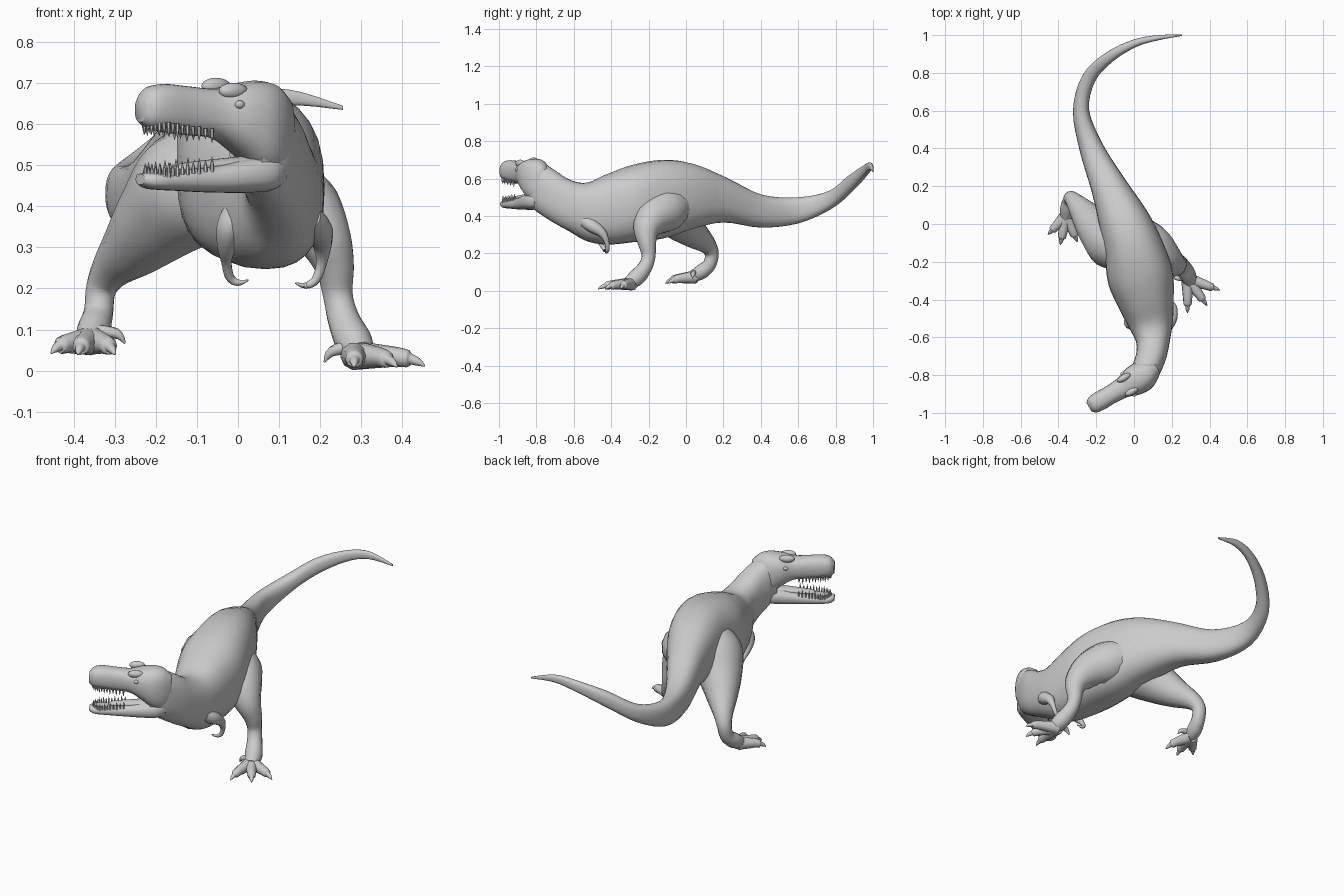
import bpy, bmesh, math
from mathutils import Vector

cube = bpy.data.objects.get("Cube")
if cube:
    bpy.data.objects.remove(cube, do_unlink=True)

skin = bpy.data.materials.new("plain_grey")
skin.use_nodes = True
grey = (0.6, 0.6, 0.6, 1)
skin.diffuse_color = grey
skin.node_tree.nodes["Principled BSDF"].inputs["Base Color"].default_value = grey
UP = Vector((0, 0, 1))


def finish(name, bm, angle=50):
    bmesh.ops.recalc_face_normals(bm, faces=bm.faces)
    mesh = bpy.data.meshes.new(name)
    bm.to_mesh(mesh)
    bm.free()
    mesh.materials.append(skin)
    obj = bpy.data.objects.new(name, mesh)
    bpy.context.collection.objects.link(obj)
    bpy.ops.object.select_all(action="DESELECT")
    obj.select_set(True)
    bpy.context.view_layer.objects.active = obj
    bpy.ops.object.shade_smooth_by_angle(angle=math.radians(angle))


def spline(rows, steps):
    """Catmull-Rom interpolation of rows of numbers."""
    rows = [Vector(r) for r in rows]
    out = []
    for i in range(len(rows) - 1):
        a, b, c = rows[max(i - 1, 0)], rows[i], rows[i + 1]
        d = rows[min(i + 2, len(rows) - 1)]
        for k in range(steps):
            t = k / steps
            out.append(b + (c - a) * (t / 2) + (a * 2 - b * 5 + c * 4 - d) * (t * t / 2)
                       + (b * 3 - a - c * 3 + d) * (t ** 3 / 2))
    return out + [rows[-1]]


def loft(bm, rings, sides=20, power=1.0):
    """Skin rings of (centre, side, up); a power below one squares them off."""
    def bend(v):
        return math.copysign(abs(v) ** power, v)
    loops = []
    for centre, side, up in rings:
        loop = []
        for k in range(sides):
            a = math.tau * k / sides
            loop.append(bm.verts.new(centre + side * bend(math.cos(a)) + up * bend(math.sin(a))))
        loops.append(loop)
    for a, b in zip(loops, loops[1:]):
        for k in range(sides):
            n = (k + 1) % sides
            bm.faces.new((a[k], a[n], b[n], b[k]))
    bm.faces.new(loops[0])
    bm.faces.new(loops[-1])


def tube(bm, rows, steps=4, sides=14, ref=Vector((1, 0.2, 0))):
    """Round limb through rows of (x, y, z, radius)."""
    pts = spline(rows, steps)
    rings = []
    for i, p in enumerate(pts):
        tangent = (pts[min(i + 1, len(pts) - 1)] - pts[max(i - 1, 0)]).to_3d().normalized()
        side = (ref - tangent * ref.dot(tangent)).normalized()
        r = max(p[3], 0.002)
        rings.append((p.to_3d(), side * r, tangent.cross(side) * r))
    loft(bm, rings, sides)


def limb(name, rows, **options):
    bm = bmesh.new()
    tube(bm, rows, **options)
    finish(name, bm)


# Tail, trunk and neck: x, y, half width, bottom, top
spine = spline([
    (.255, 1, .004, .635, .645), (.12, .985, .014, .645, .685),
    (0, .955, .021, .61, .67), (-.135, .88, .03, .53, .618),
    (-.24, .77, .037, .435, .535), (-.28, .6, .043, .36, .5),
    (-.225, .4, .064, .338, .515), (-.135, .2, .095, .365, .61),
    (-.06, .03, .132, .33, .68), (-.005, -.12, .156, .28, .70),
    (.034, -.28, .174, .26, .675), (.067, -.42, .147, .247, .625),
    (.09, -.53, .118, .265, .578), (.10, -.62, .09, .315, .593),
    (.09, -.70, .08, .36, .643), (.058, -.78, .075, .415, .69),
    (.02, -.82, .064, .455, .695)], 4)
rings = []
for i, (x, y, w, low, high) in enumerate(spine):
    run = spine[min(i + 1, len(spine) - 1)].to_2d() - spine[max(i - 1, 0)].to_2d()
    side = Vector((-run.y, run.x, 0)).normalized()
    rings.append((Vector((x, y, (low + high) / 2)), side * w, UP * (high - low) / 2))
bm = bmesh.new()
loft(bm, rings, 28, 0.82)
finish("body_neck_and_tail", bm)

# Head frame, turned toward the right
FORWARD = Vector((-.86, -.5, 0)).normalized()
ACROSS = Vector((.5, -.86, 0)).normalized()
NAPE = Vector((.08, -.785, 0))


def head_point(t, s, z):
    return NAPE + FORWARD * t + ACROSS * s + UP * z


def head_loft(name, rows, power):
    """Rows of (distance forward, half width, bottom, top)."""
    bm = bmesh.new()
    loft(bm, [(head_point(t, 0, (a + b) / 2), ACROSS * w, UP * (b - a) / 2)
              for t, w, a, b in spline(rows, 4)], 24, power)
    finish(name, bm)


head_loft("skull_and_snout", [
    (-.05, .03, .5, .66), (-.01, .062, .475, .695), (.04, .081, .485, .706),
    (.1, .077, .53, .70), (.16, .057, .565, .687), (.23, .05, .573, .692),
    (.3, .051, .58, .698), (.345, .045, .59, .69), (.368, .026, .605, .665)], 0.82)
head_loft("lower_jaw", [
    (-.02, .045, .45, .52), (.02, .066, .436, .525), (.08, .067, .433, .518),
    (.18, .053, .434, .498), (.27, .048, .438, .488), (.34, .042, .442, .483),
    (.368, .022, .453, .479)], 0.78)
head_loft("tongue", [
    (.08, .035, .49, .522), (.18, .028, .485, .513), (.25, .02, .483, .505),
    (.27, .008, .485, .497)], 1)


def blob(name, centre, size):
    """Ellipsoid aligned with the head."""
    bm = bmesh.new()
    bmesh.ops.create_uvsphere(bm, u_segments=14, v_segments=10, radius=1)
    for v in bm.verts:
        p = v.co.copy()
        v.co = centre + FORWARD * p.x * size[0] + ACROSS * p.y * size[1] + UP * p.z * size[2]
    finish(name, bm)


for label, s in (("left", 1), ("right", -1)):
    blob(label + "_brow_crest", head_point(.13, s * .042, .687 - s * .006), (.04, .018, .02))
    blob(label + "_eye", head_point(.125, s * .065, .648), (.013, .009, .01))


# Teeth follow a U around each jaw
def teeth(name, length, base, reach, half, direction):
    bm = bmesh.new()
    count = 28
    for i in range(count):
        u = 2 * i / (count - 1) - 1
        bow = abs(u) ** 1.6
        t = reach - .16 * bow
        s = math.copysign(half * min(1, abs(u) * 2.6) ** 0.7, u)
        size = length * (0.75 + 0.25 * (i % 2))
        root = head_point(t, s, base(bow))
        loft(bm, [(root + UP * direction * size * f, ACROSS * r, FORWARD * r)
                  for f, r in ((-.4, .005), (.3, .0045), (1, .0006))], 6)
    finish(name, bm)


teeth("upper_teeth", .025, lambda b: .6 - .02 * b, .352, .045, -1)
teeth("lower_teeth", .027, lambda b: .477 + .017 * b, .35, .042, 1)

# Legs: thigh, shank and ankle
limb("left_leg", [
    (.02, -.05, .46, .1), (.085, -.11, .43, .116), (.155, -.178, .39, .1),
    (.208, -.212, .325, .07), (.235, -.208, .255, .049), (.243, -.2, .185, .037),
    (.257, -.22, .125, .039), (.282, -.265, .07, .045), (.3, -.31, .04, .034)])
limb("right_leg", [
    (-.04, -.14, .5, .12), (-.115, -.095, .445, .145), (-.19, -.03, .372, .113),
    (-.252, .042, .305, .081), (-.305, .108, .25, .052), (-.333, .137, .2, .038),
    (-.34, .125, .14, .036), (-.352, .08, .1, .04), (-.362, .03, .075, .03)])


# Feet: toes with a knuckle and a tapered claw
def foot(name, heel, tips, spur):
    bm = bmesh.new()
    heel = Vector(heel)
    for tip in map(Vector, tips):
        def at(f, lift, radius):
            return (*(heel.lerp(tip, f) + UP * lift), radius)
        tube(bm, [at(0, 0, .036), at(.35, .006, .029), at(.6, .01, .024),
                  at(.76, .009, .021), at(.8, .009, .013), at(.9, .005, .01),
                  at(1, -.003, .002)], steps=3, sides=10, ref=Vector((.2, .1, 1)))
    tip = Vector(spur)
    start = heel.lerp(tip, .1) + UP * .025
    bend = heel.lerp(tip, .75) + UP * .022
    tube(bm, [(*start, .016), (*bend, .013), (*tip, .002)], sides=8)
    finish(name, bm)


foot("left_foot", (.285, -.29, .037),
     ((.455, -.35, .014), (.387, -.432, .012), (.283, -.47, .012)), (.21, -.285, .02))
foot("right_foot", (-.358, .045, .073),
     ((-.455, -.055, .045), (-.39, -.11, .042), (-.3, -.095, .042)), (-.275, .035, .066))

# Small arms with hooked claws
limb("left_arm", [
    (.172, -.54, .37, .034), (.195, -.5, .345, .035), (.205, -.45, .31, .025),
    (.204, -.425, .265, .014), (.19, -.42, .222, .011), (.165, -.425, .207, .008),
    (.14, -.435, .213, .002)], sides=10)
limb("right_arm", [
    (.0, -.52, .39, .034), (-.02, -.525, .35, .033), (-.027, -.5, .305, .024),
    (-.028, -.465, .265, .013), (-.02, -.44, .228, .011), (0, -.435, .214, .008),
    (.025, -.44, .22, .002)], sides=10)
